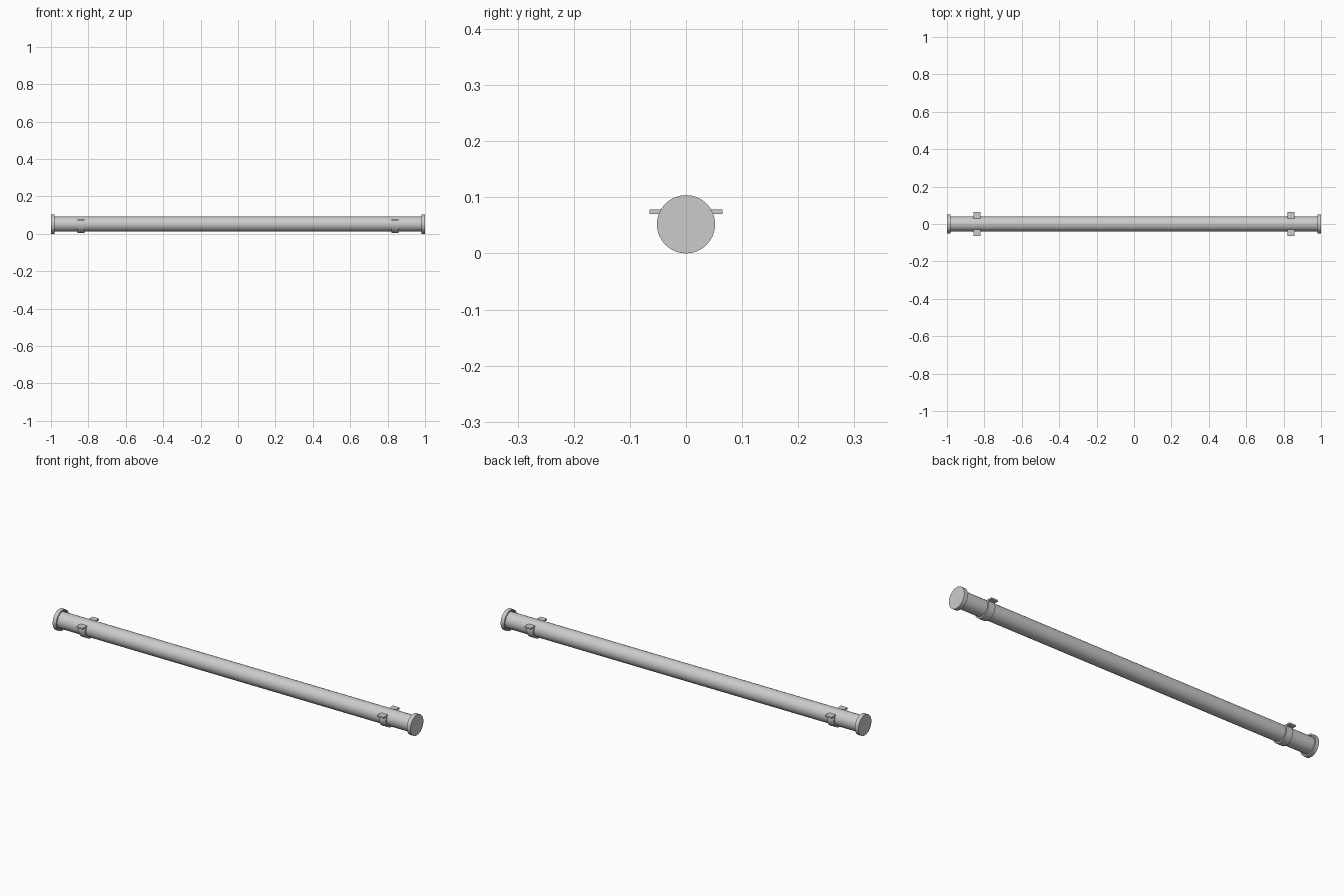
import bpy, bmesh, math

if "Cube" in bpy.data.objects:
    bpy.data.objects.remove(bpy.data.objects["Cube"])

R_CAP, R_TUBE, ZC = 0.052, 0.04, 0.052
SEG = 32


def finish(name, bm, angle=35):
    bmesh.ops.recalc_face_normals(bm, faces=bm.faces)
    me = bpy.data.meshes.new(name)
    bm.to_mesh(me)
    bm.free()
    ob = bpy.data.objects.new(name, me)
    bpy.context.collection.objects.link(ob)
    bpy.ops.object.select_all(action='DESELECT')
    ob.select_set(True)
    bpy.context.view_layer.objects.active = ob
    bpy.ops.object.shade_smooth_by_angle(angle=math.radians(angle))
    return ob


def lathe_x(name, profile):
    """Revolve (x, radius) points round the tube axis and close both ends."""
    bm = bmesh.new()
    rings = []
    for x, r in profile:
        rings.append([bm.verts.new((x, r * math.sin(2 * math.pi * i / SEG),
                                    ZC + r * math.cos(2 * math.pi * i / SEG)))
                      for i in range(SEG)])
    for a, b in zip(rings, rings[1:]):
        for i in range(SEG):
            j = (i + 1) % SEG
            bm.faces.new((a[i], a[j], b[j], b[i]))
    bm.faces.new(rings[0])
    bm.faces.new(rings[-1])
    return finish(name, bm)


def clip(name, x, width=0.037):
    """Springy cradle under the tube with a lip turned outward on each side."""
    inner, outer = R_TUBE, 0.047
    top, low, lip = 0.078, 0.0705, 0.065
    a_in = math.asin((top - ZC) / inner)
    a_out = math.asin((low - ZC) / outer)
    n = 20

    def arc(r, a0):
        span = math.pi + 2 * a0
        return [(r * math.cos(a0 - span * i / n), ZC + r * math.sin(a0 - span * i / n))
                for i in range(n + 1)]

    # matched inner and outer edges of the bent strip, lip to lip
    ins = [(lip, top)] + arc(inner, a_in) + [(-lip, top)]
    outs = [(lip, low)] + arc(outer, a_out) + [(-lip, low)]
    bm = bmesh.new()
    rows = []
    for p, q in zip(ins, outs):
        rows.append([bm.verts.new((x + s * width / 2, *pt))
                     for s, pt in ((-1, p), (1, p), (1, q), (-1, q))])
    for a, b in zip(rows, rows[1:]):
        for i in range(4):
            j = (i + 1) % 4
            bm.faces.new((a[i], a[j], b[j], b[i]))
    bm.faces.new(rows[0])
    bm.faces.new(rows[-1])
    return finish(name, bm)


# long tube
lathe_x("tube", [(-0.99, R_TUBE), (0.99, R_TUBE)])

# cup-shaped end caps and holding clips, one pair per end
for side, s in (("left", -1), ("right", 1)):
    lathe_x(side + "_end_cap", [(s * 1.0, R_CAP), (s * 0.98, R_CAP),
                                (s * 0.98, 0.045), (s * 0.99, 0.045)])
    clip(side + "_clip", s * 0.84)
